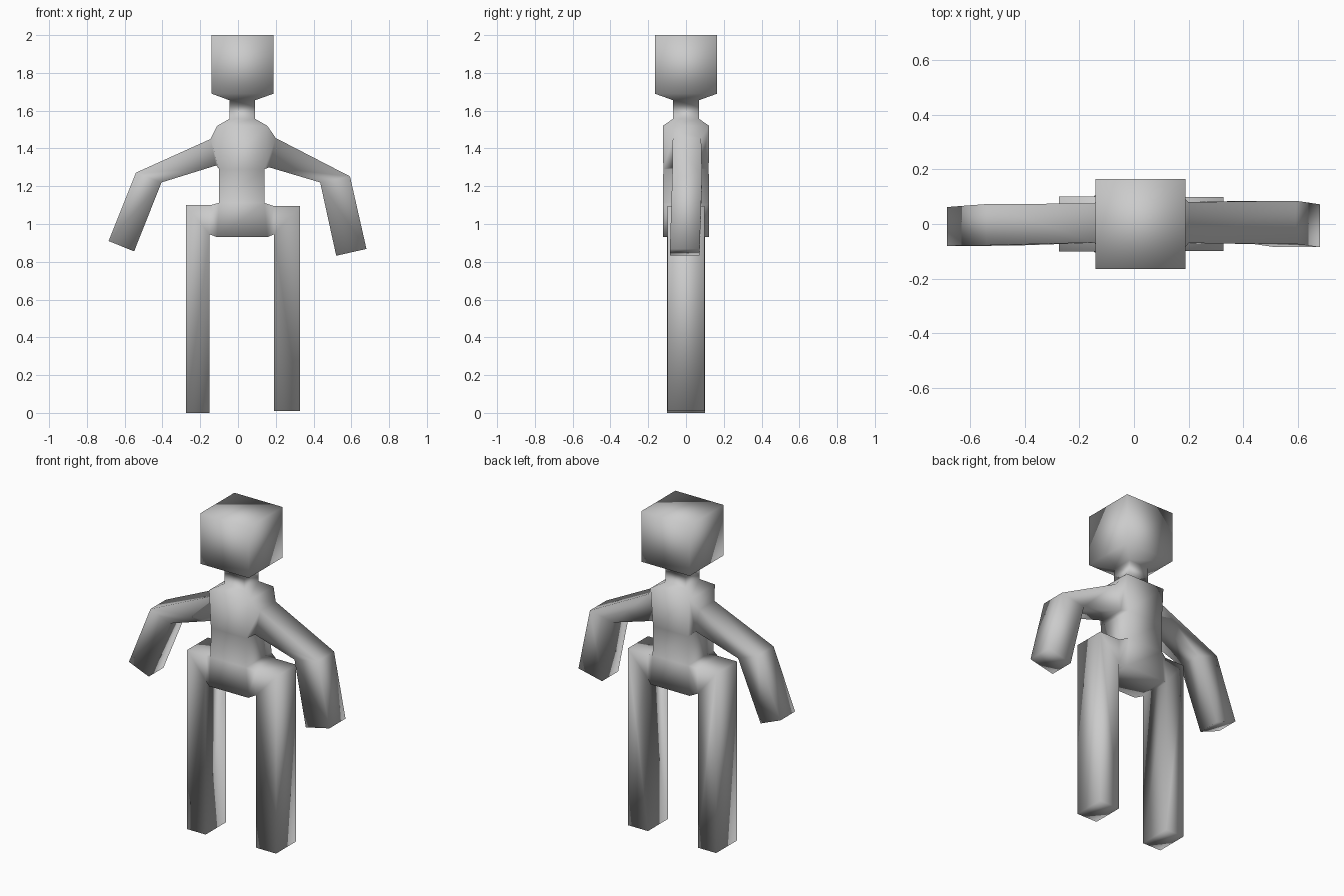
import bpy
import bmesh

if "Cube" in bpy.data.objects:
    bpy.data.objects.remove(bpy.data.objects["Cube"])

bm = bmesh.new()


def bridge(a, b):
    """Join two four-sided rings with quads."""
    for i in range(4):
        j = (i + 1) % 4
        bm.faces.new((a[i], a[j], b[j], b[i]))


def level(x0, x1, y, z):
    """Horizontal rectangular ring of the body."""
    return [bm.verts.new(c) for c in
            ((x0, -y, z), (x1, -y, z), (x1, y, z), (x0, y, z))]


def limb(ring, sections):
    """Loft a limb out of the body; section = top x,z, bottom x,z, y range."""
    for tx, tz, bx, bz, y0, y1 in sections:
        new = [bm.verts.new(c) for c in
               ((tx, y0, tz), (tx, y1, tz), (bx, y1, bz), (bx, y0, bz))]
        bridge(ring, new)
        ring = new
    bm.faces.new(ring)


# Body: pelvis, waist, chest, neck and head
body = [level(*r) for r in (
    (-0.11, 0.155, 0.123, 0.93), (-0.10, 0.14, 0.123, 1.112),
    (-0.10, 0.14, 0.12, 1.29), (-0.11, 0.155, 0.123, 1.52),
    (-0.045, 0.09, 0.068, 1.557), (-0.045, 0.09, 0.068, 1.655),
    (-0.14, 0.188, 0.165, 1.69), (-0.14, 0.188, 0.165, 2.0))]
bm.faces.new(body[0])
bm.faces.new(body[-1])
for k in range(len(body) - 1):
    a, b = body[k], body[k + 1]
    if k in (0, 2):  # sides stay open for the hips and shoulders
        bm.faces.new((a[0], a[1], b[1], b[0]))
        bm.faces.new((a[2], a[3], b[3], b[2]))
    else:
        bridge(a, b)


def socket(k, front, back):
    """Open side of the body between levels k and k + 1."""
    lo, hi = body[k], body[k + 1]
    return [hi[front], hi[back], lo[back], lo[front]]


# Legs: hip, mitred corner, foot
limb(socket(0, 0, 3), ((-0.145, 1.10, -0.15, 0.945, -0.10, 0.10),
                       (-0.275, 1.10, -0.15, 0.945, -0.10, 0.10),
                       (-0.275, 0.0, -0.15, 0.0, -0.10, 0.10)))
limb(socket(0, 1, 2), ((0.19, 1.095, 0.19, 0.945, -0.098, 0.098),
                       (0.327, 1.095, 0.19, 0.945, -0.098, 0.098),
                       (0.327, 0.01, 0.19, 0.01, -0.098, 0.098)))

# Arms: shoulder, elbow, hand
limb(socket(2, 0, 3), ((-0.145, 1.45, -0.115, 1.31, -0.068, 0.075),
                       (-0.54, 1.272, -0.405, 1.22, -0.078, 0.073),
                       (-0.685, 0.91, -0.55, 0.855, -0.08, 0.062)))
limb(socket(2, 1, 2), ((0.20, 1.455, 0.165, 1.30, -0.07, 0.08),
                       (0.593, 1.252, 0.435, 1.22, -0.073, 0.085),
                       (0.68, 0.868, 0.52, 0.832, -0.085, 0.072)))

# Weld the mitred hips and shade smooth
bmesh.ops.remove_doubles(bm, verts=bm.verts, dist=0.0005)
bmesh.ops.recalc_face_normals(bm, faces=bm.faces)
for f in bm.faces:
    f.smooth = True

mesh = bpy.data.meshes.new("figure_body")
bm.to_mesh(mesh)
bm.free()
figure = bpy.data.objects.new("figure_body", mesh)
bpy.context.collection.objects.link(figure)
